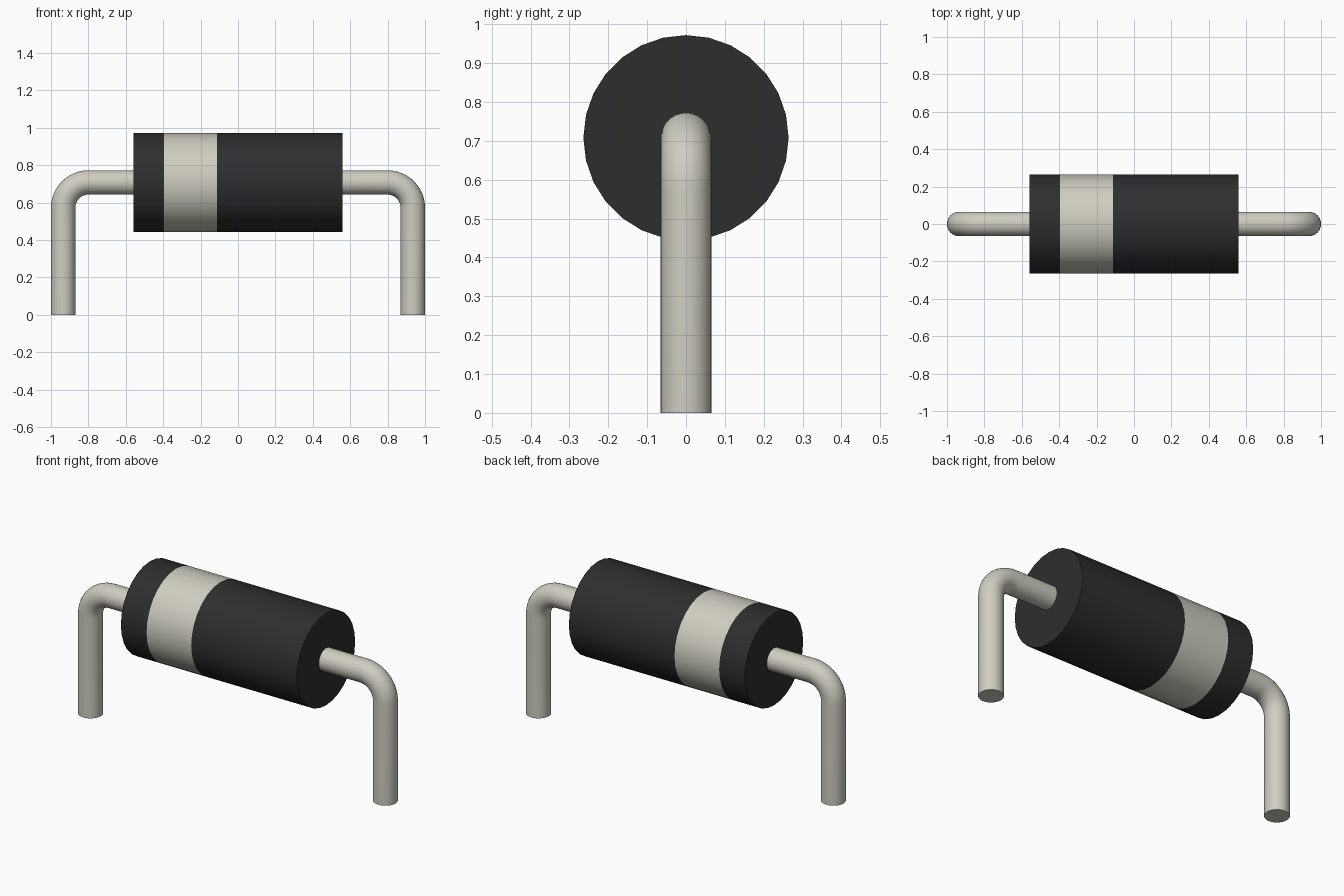
import bpy, bmesh
from math import pi, sin, cos, radians
from mathutils import Vector

cube = bpy.data.objects.get("Cube")
if cube:
    bpy.data.objects.remove(cube, do_unlink=True)

AXIS_Z = 0.708      # height of the body axis
BODY_R = 0.264
BODY_HALF = 0.558
WIRE_R = 0.065
LEG_X = 0.935
BEND_R = 0.135


def material(name, rgb):
    mat = bpy.data.materials.new(name)
    mat.use_nodes = True
    mat.diffuse_color = (*rgb, 1)
    shader = mat.node_tree.nodes["Principled BSDF"]
    shader.inputs["Base Color"].default_value = (*rgb, 1)
    shader.inputs["Roughness"].default_value = 0.6
    return mat


black = material("black plastic", (0.027, 0.027, 0.027))
silver = material("warm silver", (0.62, 0.61, 0.53))


def ring(bm, centre, u, v, radius, sides):
    """Circle of vertices spanned by the directions u and v."""
    return [bm.verts.new(centre + radius * (u * cos(a) + v * sin(a)))
            for a in (2 * pi * i / sides for i in range(sides))]


def tube(name, stations, radius, sides, mats):
    """Capped tube through stations of (centre, u, v)."""
    bm = bmesh.new()
    rings = [ring(bm, *s, radius, sides) for s in stations]
    for a, b in zip(rings, rings[1:]):
        for i in range(sides):
            j = (i + 1) % sides
            bm.faces.new((a[i], a[j], b[j], b[i]))
    bm.faces.new(rings[0])
    bm.faces.new(rings[-1])
    bmesh.ops.recalc_face_normals(bm, faces=bm.faces)
    mesh = bpy.data.meshes.new(name)
    bm.to_mesh(mesh)
    bm.free()
    for mat in mats:
        mesh.materials.append(mat)
    obj = bpy.data.objects.new(name, mesh)
    bpy.context.collection.objects.link(obj)
    bpy.ops.object.select_all(action="DESELECT")
    obj.select_set(True)
    bpy.context.view_layer.objects.active = obj
    bpy.ops.object.shade_smooth_by_angle(angle=radians(40))
    return obj


Y, Z = Vector((0, 1, 0)), Vector((0, 0, 1))

# Body: cylinder split at the edges of the polarity band
BAND = (-0.395, -0.112)
body = tube("body", [(Vector((x, 0, AXIS_Z)), Y, Z)
                     for x in (-BODY_HALF, *BAND, BODY_HALF)],
            BODY_R, 28, [black, silver])
for face in body.data.polygons:
    face.material_index = int(BAND[0] < face.center.x < BAND[1])

# Leads: straight out of the body, round the bend, then down to the ground
bend_centre = Vector((LEG_X - BEND_R, 0, AXIS_Z - BEND_R))
for side, name in ((1, "left_lead"), (-1, "right_lead")):
    path = [(Vector((BODY_HALF - 0.02, 0, AXIS_Z)), Z)]
    for k in range(13):
        a = pi / 2 * (1 - k / 12)
        out = Vector((cos(a), 0, sin(a)))
        path.append((bend_centre + BEND_R * out, out))
    path.append((Vector((LEG_X, 0, 0)), Vector((1, 0, 0))))
    flip = Vector((side, 1, 1))
    tube(name, [(c * flip, Y, u * flip) for c, u in path], WIRE_R, 32, [silver])
